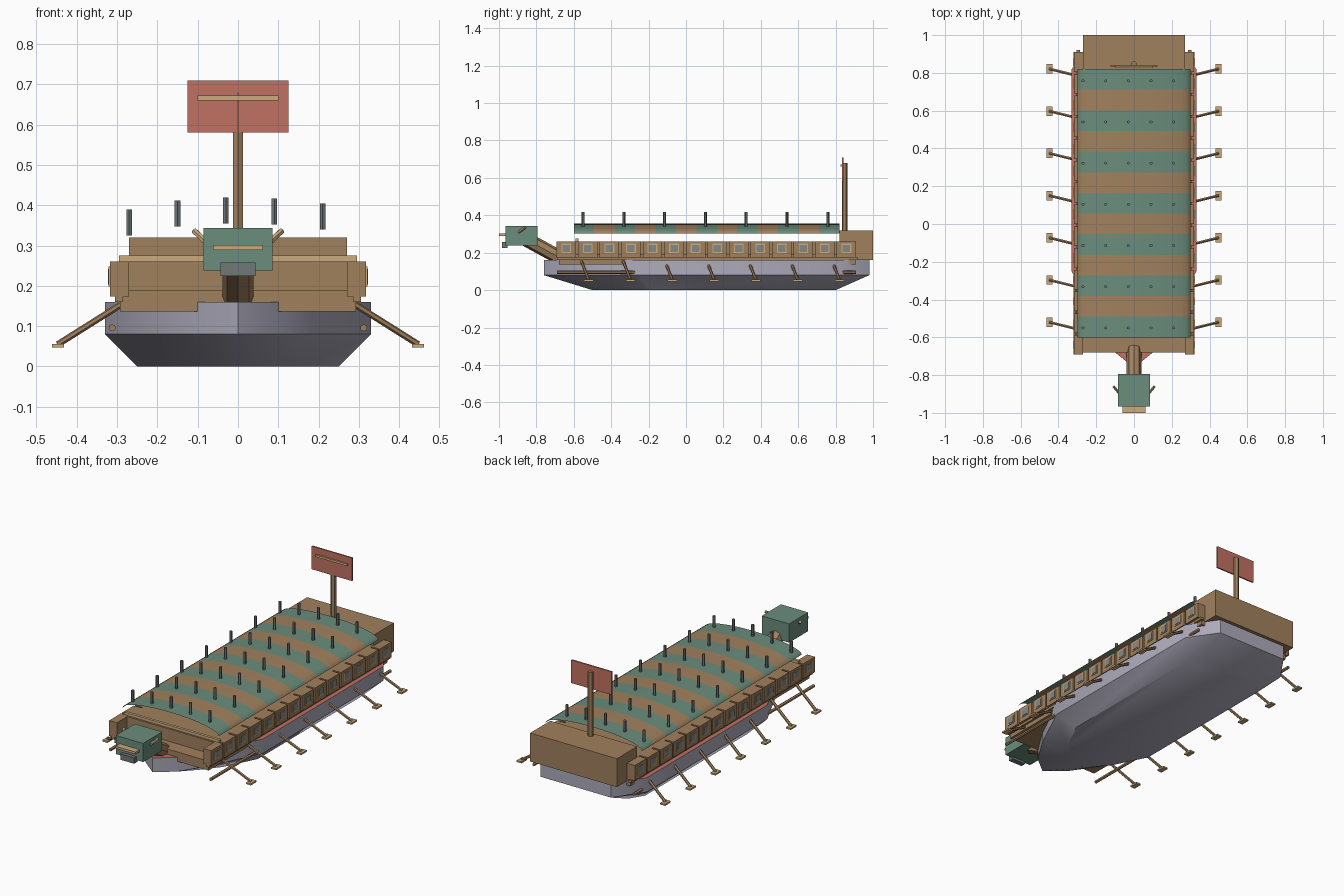
import bpy, bmesh, math
from mathutils import Vector

cube = bpy.data.objects.get("Cube")
if cube:
    bpy.data.objects.remove(cube)


def material(name, r, g, b):
    m = bpy.data.materials.new(name)
    m.use_nodes = True
    col = [(c / 255) ** 2.2 for c in (r, g, b)] + [1]
    m.diffuse_color = col
    m.node_tree.nodes["Principled BSDF"].inputs["Base Color"].default_value = col
    return m


BROWN = material("wood brown", 160, 128, 94)
TAN = material("pale wood", 202, 170, 124)
GREEN = material("shell green", 106, 140, 123)
RED = material("painted red", 192, 112, 98)
HULL = material("hull grey", 172, 170, 186)
IRON = material("iron grey", 112, 118, 120)
PORT = material("port grey", 130, 136, 134)


def make(name, bm, *mats):
    bmesh.ops.recalc_face_normals(bm, faces=bm.faces)
    mesh = bpy.data.meshes.new(name)
    bm.to_mesh(mesh)
    bm.free()
    obj = bpy.data.objects.new(name, mesh)
    for m in mats:
        mesh.materials.append(m)
    bpy.context.collection.objects.link(obj)
    return obj


def box(name, x, y, z, mat):
    """Box from (low, high) ranges on each axis."""
    bm = bmesh.new()
    bmesh.ops.create_cube(bm, size=1)
    for v in bm.verts:
        v.co = [r[0] if c < 0 else r[1] for c, r in zip(v.co, (x, y, z))]
    return make(name, bm, mat)


def rod(name, a, b, radius, mat, sides=6):
    a, b = Vector(a), Vector(b)
    bm = bmesh.new()
    bmesh.ops.create_cone(bm, cap_ends=True, segments=sides, radius1=radius,
                          radius2=radius, depth=(b - a).length)
    turn = (b - a).to_track_quat('Z', 'Y')
    for v in bm.verts:
        v.co = turn @ v.co + (a + b) / 2
    return make(name, bm, mat)


# Hull: mirrored outline lofted from keel to chine to rim, red deck on top
rim = [(0, -.76), (.1, -.68), (.2, -.52), (.33, -.25), (.33, .82), (.22, .98)]
keel = [(0, -.5), (.08, -.46), (.16, -.36), (.25, -.18), (.25, .72), (.2, .8)]
bm = bmesh.new()
rings = []
for half, z in ((keel, 0), (rim, .08), (rim, .16)):
    outline = half + [(-x, y) for x, y in reversed(half[1:])]
    rings.append([bm.verts.new((x, y, z)) for x, y in outline])
for low, high in zip(rings, rings[1:]):
    for i in range(len(low)):
        j = (i + 1) % len(low)
        bm.faces.new((low[i], low[j], high[j], high[i]))
bm.faces.new(rings[0])
bm.faces.new(rings[-1]).material_index = 1
hull = make("hull", bm, HULL, RED)
bpy.ops.object.select_all(action='DESELECT')
bpy.context.view_layer.objects.active = hull
hull.select_set(True)
bpy.ops.object.shade_smooth_by_angle(angle=math.radians(35))

# Superstructure
box("lower_deck", (-.293, .293), (-.68, .91), (.137, .19), BROWN)
box("upper_deck", (-.27, .27), (-.6, .85), (.19, .26), BROWN)
box("front_crossbeam", (-.295, .295), (-.59, -.575), (.26, .275), TAN)
box("stern_cabin", (-.27, .27), (.82, 1), (.16, .32), BROWN)

# Arched striped roof sheet
STRIPES, STEPS = 13, 16
Y0, Y1 = -.6, .82


def roof_z(x):
    return .302 + .053 * math.sqrt(max(0, 1 - (x / .3) ** 2))


bm = bmesh.new()
grid = []
for row in range(STRIPES + 1):
    y = Y0 + (Y1 - Y0) * row / STRIPES
    xs = [-.3 * math.cos(math.pi * k / STEPS) for k in range(STEPS + 1)]
    grid.append([bm.verts.new((x, y, roof_z(x))) for x in xs])
for row in range(STRIPES):
    for k in range(STEPS):
        f = bm.faces.new((grid[row][k], grid[row][k + 1],
                          grid[row + 1][k + 1], grid[row + 1][k]))
        f.material_index = row % 2
        f.smooth = True
make("striped_roof", bm, GREEN, BROWN)

# Roof spikes
for row in range(7):
    for col in range(5):
        x, y = -.27 + .12 * col, -.55 + .218 * row
        z = roof_z(x)
        rod("roof_spike", (x, y, z), (x, y, z + .064), .008, IRON)

# Both flanks: gun ports, beams and oars
for side, s in (("left", 1), ("right", -1)):
    def span(a, b):
        return tuple(sorted((s * a, s * b)))

    for i in range(14):
        y = -.64 + .1152 * i
        box(side + "_gun_box", span(.27, .318), (y - .052, y + .052), (.174, .26), BROWN)
        box(side + "_port_frame", span(.318, .321), (y - .026, y + .026), (.198, .248), TAN)
        box(side + "_port", span(.318, .323), (y - .02, y + .02), (.204, .242), PORT)
    box(side + "_rail", span(.285, .305), (-.69, .92), (.16, .174), BROWN)
    rod(side + "_side_beam", (s * .312, -.69, .096), (s * .312, .91, .096), .009, BROWN)
    for i in range(7):
        y = -.52 + .2235 * i
        rod(side + "_oar", (s * .285, y - .04, .157), (s * .447, y, .055), .008, BROWN)
        box(side + "_oar_blade", span(.432, .462), (y - .025, y + .025), (.047, .056), TAN)
    rod(side + "_horn", (s * .075, -.9, .305), (s * .108, -.86, .336), .008, TAN)

# Figurehead
rod("neck", (0, -.66, .165), (0, -.86, .275), .039, BROWN, 8)
box("head", (-.085, .085), (-.965, -.795), (.238, .343), GREEN)
box("upper_lip", (-.062, .062), (-1, -.965), (.289, .302), TAN)
box("jaw", (-.043, .043), (-.985, -.955), (.225, .258), IRON)

# Mast and banner
rod("mast", (0, .848, .31), (0, .848, .68), .015, BROWN)
box("banner", (-.125, .125), (.834, .842), (.58, .71), RED)
box("banner_bar", (-.1, .1), (.826, .834), (.66, .672), TAN)
